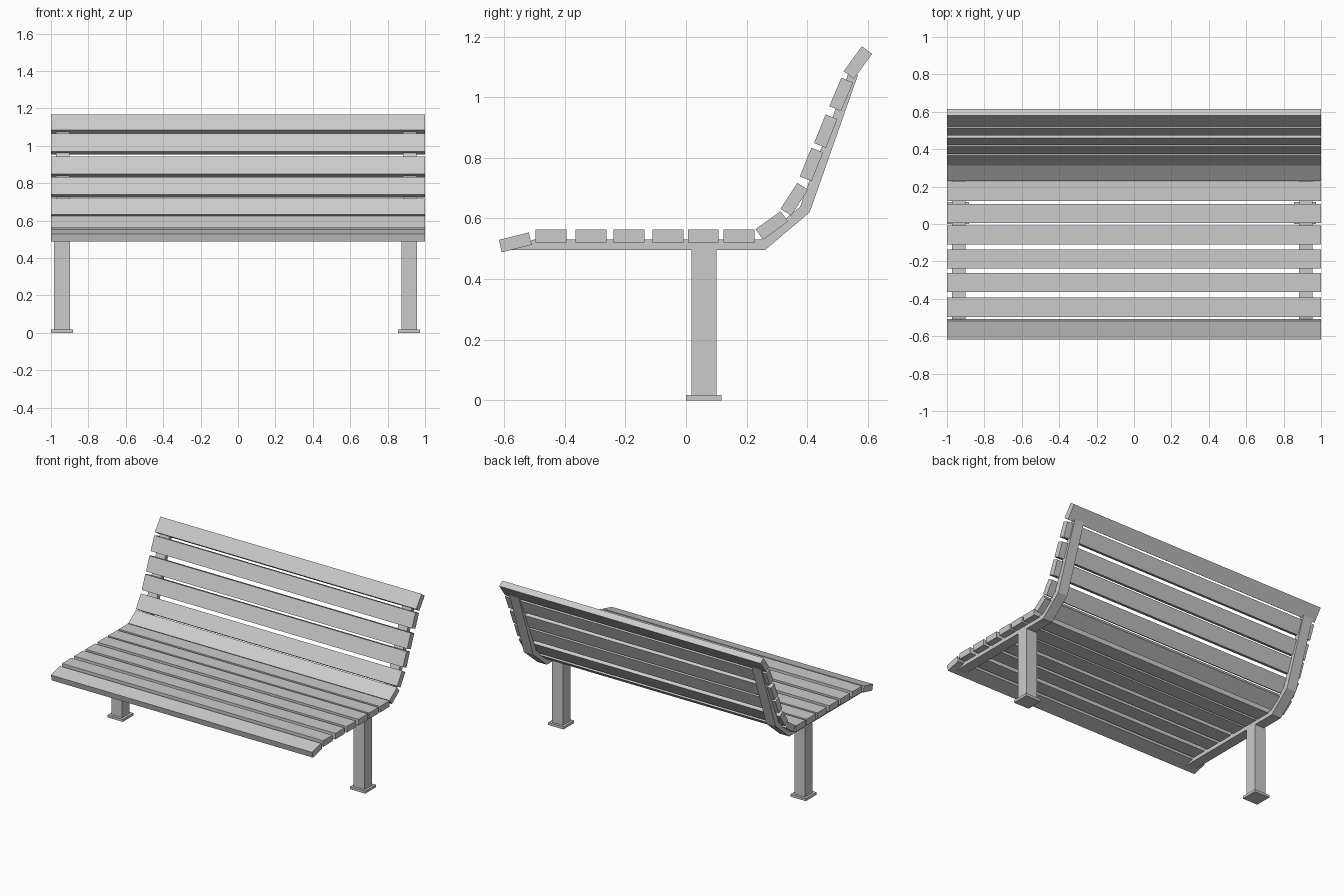
import bpy, bmesh
from math import radians

if "Cube" in bpy.data.objects:
    bpy.data.objects.remove(bpy.data.objects["Cube"])


def box(name, center, size, tilt=0):
    """Box at center, tilted about the x axis by degrees."""
    bm = bmesh.new()
    bmesh.ops.create_cube(bm, size=1)
    bmesh.ops.scale(bm, vec=size, verts=bm.verts)
    mesh = bpy.data.meshes.new(name)
    bm.to_mesh(mesh)
    bm.free()
    ob = bpy.data.objects.new(name, mesh)
    ob.location = center
    ob.rotation_euler.x = radians(tilt)
    bpy.context.collection.objects.link(ob)
    return ob


def extrude_profile(name, profile, x, width):
    """Solid with a yz profile, extruded along x and centred on x."""
    bm = bmesh.new()
    face = bm.faces.new([bm.verts.new((x - width / 2, y, z)) for y, z in profile])
    geom = bmesh.ops.extrude_face_region(bm, geom=[face])["geom"]
    moved = [v for v in geom if isinstance(v, bmesh.types.BMVert)]
    bmesh.ops.translate(bm, vec=(width, 0, 0), verts=moved)
    bmesh.ops.recalc_face_normals(bm, faces=bm.faces)
    mesh = bpy.data.meshes.new(name)
    bm.to_mesh(mesh)
    bm.free()
    ob = bpy.data.objects.new(name, mesh)
    bpy.context.collection.objects.link(ob)
    return ob


SLAT = (2.0, 0.102, 0.042)

# Seat slats: tilted front edge, then the flat rows
box("seat_front_slat", (0, -0.563, 0.521), SLAT, 14)
for y in (-0.445, -0.313, -0.188, -0.059, 0.057, 0.175):
    box("seat_slat", (0, y, 0.542), SLAT)

# Backrest slats following the curve: y, z, tilt
for y, z, tilt in ((0.283, 0.577, 36), (0.357, 0.663, 57), (0.414, 0.778, 68),
                   (0.461, 0.888, 68), (0.512, 1.009, 67), (0.567, 1.114, 54)):
    box("back_slat", (0, y, z), SLAT, tilt)

# Bent support bars, legs and base plates
BAR = [(-0.585, 0.495), (0.26, 0.495), (0.408, 0.62), (0.567, 1.072),
       (0.54, 1.09), (0.376, 0.638), (0.246, 0.531), (-0.5, 0.531)]
for side, leg_x, bar_x in (("left", -0.941, -0.936), ("right", 0.915, 0.919)):
    extrude_profile(side + "_support_bar", BAR, bar_x, 0.072)
    box(side + "_leg", (leg_x, 0.059, 0.2515), (0.084, 0.082, 0.489))
    box(side + "_base_plate", (leg_x, 0.059, 0.0085), (0.117, 0.117, 0.017))
